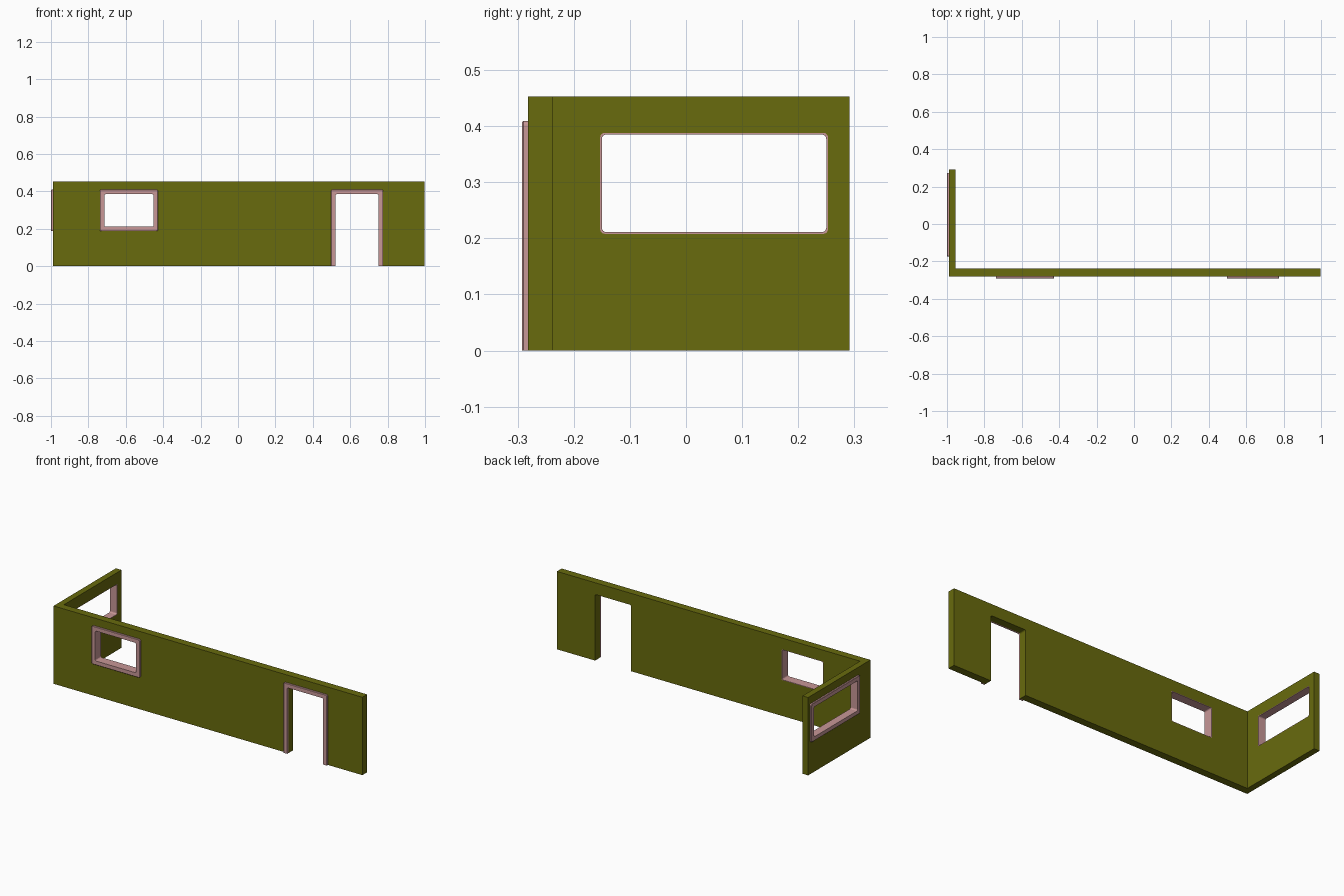
import bpy, bmesh, math
from mathutils import Vector

default = bpy.data.objects.get("Cube")
if default:
    bpy.data.objects.remove(default, do_unlink=True)


def material(name, rgb):
    m = bpy.data.materials.new(name)
    m.use_nodes = True
    m.diffuse_color = (*rgb, 1)
    m.node_tree.nodes["Principled BSDF"].inputs["Base Color"].default_value = (*rgb, 1)
    return m


olive = material("olive wall", (0.14, 0.145, 0.004))
pink = material("dusty pink trim", (0.58, 0.31, 0.31))

HEIGHT = 0.453
LEFT, RIGHT = -0.99, 0.998
FRONT, BACK = -0.282, 0.291
INNER_X, INNER_Y = -0.954, -0.238
RADIUS = 0.008


def on_front(u, z, d):
    return Vector((u, FRONT - d, z))


def on_side(u, z, d):
    return Vector((LEFT - d, u, z))


def make_object(name, bm, mat):
    bmesh.ops.recalc_face_normals(bm, faces=bm.faces)
    mesh = bpy.data.meshes.new(name)
    bm.to_mesh(mesh)
    bm.free()
    mesh.materials.append(mat)
    obj = bpy.data.objects.new(name, mesh)
    bpy.context.collection.objects.link(obj)
    return obj


def outline(rect, grow, door):
    """Opening outline from lower left, over the top, to lower right."""
    u0, u1, z0, z1 = rect
    u0, u1, z1 = u0 - grow, u1 + grow, z1 + grow
    if not door:
        z0 -= grow
    corners = [(u0, z0, 1, 1, 270), (u0, z1, 1, -1, 180),
               (u1, z1, -1, -1, 90), (u1, z0, -1, 1, 0)]
    points = []
    for u, z, su, sz, start in corners:
        if door and sz > 0:
            points.append((u, z))
            continue
        for i in range(5):
            a = math.radians(start - i * 22.5)
            points.append((u + su * RADIUS + RADIUS * math.cos(a),
                           z + sz * RADIUS + RADIUS * math.sin(a)))
    return points


def sweep(name, rect, section, place, door, mat, solid=False):
    """Carry a (grow, depth) section around an opening outline."""
    bm = bmesh.new()
    loops = [[bm.verts.new(place(u, z, d)) for u, z in outline(rect, g, door)]
             for g, d in section]
    n = len(loops[0])
    pairs = list(zip(loops, loops[1:]))
    if not solid:
        pairs.append((loops[-1], loops[0]))
    for a, b in pairs:
        for i in range(n if solid or not door else n - 1):
            j = (i + 1) % n
            bm.faces.new((a[i], a[j], b[j], b[i]))
    if solid:
        bm.faces.new(loops[0])
        bm.faces.new(loops[-1])
    elif door:
        for end in (0, -1):
            bm.faces.new([loop[end] for loop in loops])
    return make_object(name, bm, mat)


# Corner wall: L-shaped footprint raised to full height
bm = bmesh.new()
plan = [(LEFT, FRONT), (RIGHT, FRONT), (RIGHT, INNER_Y),
        (INNER_X, INNER_Y), (INNER_X, BACK), (LEFT, BACK)]
base = bm.faces.new([bm.verts.new((x, y, 0)) for x, y in plan])
top = bmesh.ops.extrude_face_region(bm, geom=[base])["geom"]
bmesh.ops.translate(bm, vec=(0, 0, HEIGHT),
                    verts=[v for v in top if isinstance(v, bmesh.types.BMVert)])
walls = make_object("corner_wall", bm, olive)

# Openings: name, clear rectangle, wall side, wall thickness, door or not
openings = [
    ("front_window", (-0.715, -0.452, 0.211, 0.385), on_front, INNER_Y - FRONT, False),
    ("side_window", (-0.15, 0.25, 0.211, 0.385), on_side, INNER_X - LEFT, False),
    ("doorway", (0.521, 0.752, 0, 0.385), on_front, INNER_Y - FRONT, True),
]
LINER, CASING, PROUD = 0.003, 0.024, 0.01

for name, rect, place, thick, door in openings:
    # Cut the hole through the wall
    gap = 0 if door else LINER
    low = (rect[0], rect[1], -0.1, rect[3]) if door else rect
    cutter = sweep(name + "_cutter", low, [(gap, 0.05), (gap, -thick - 0.05)],
                   place, door, olive, solid=True)
    cutter.hide_render = True
    mod = walls.modifiers.new(name, "BOOLEAN")
    mod.operation, mod.solver, mod.object = "DIFFERENCE", "EXACT", cutter
    bpy.context.view_layer.objects.active = walls
    bpy.ops.object.modifier_apply(modifier=mod.name)
    bpy.data.objects.remove(cutter, do_unlink=True)

    # Raised casing outside; windows also get a liner through the wall
    section = [(0, PROUD), (CASING - 0.002, PROUD), (CASING, PROUD - 0.002), (CASING, 0)]
    if door:
        section += [(0, 0)]
    else:
        section += [(LINER, 0), (LINER, -thick), (0, -thick)]
    sweep(name + "_trim", rect, section, place, door, pink)
